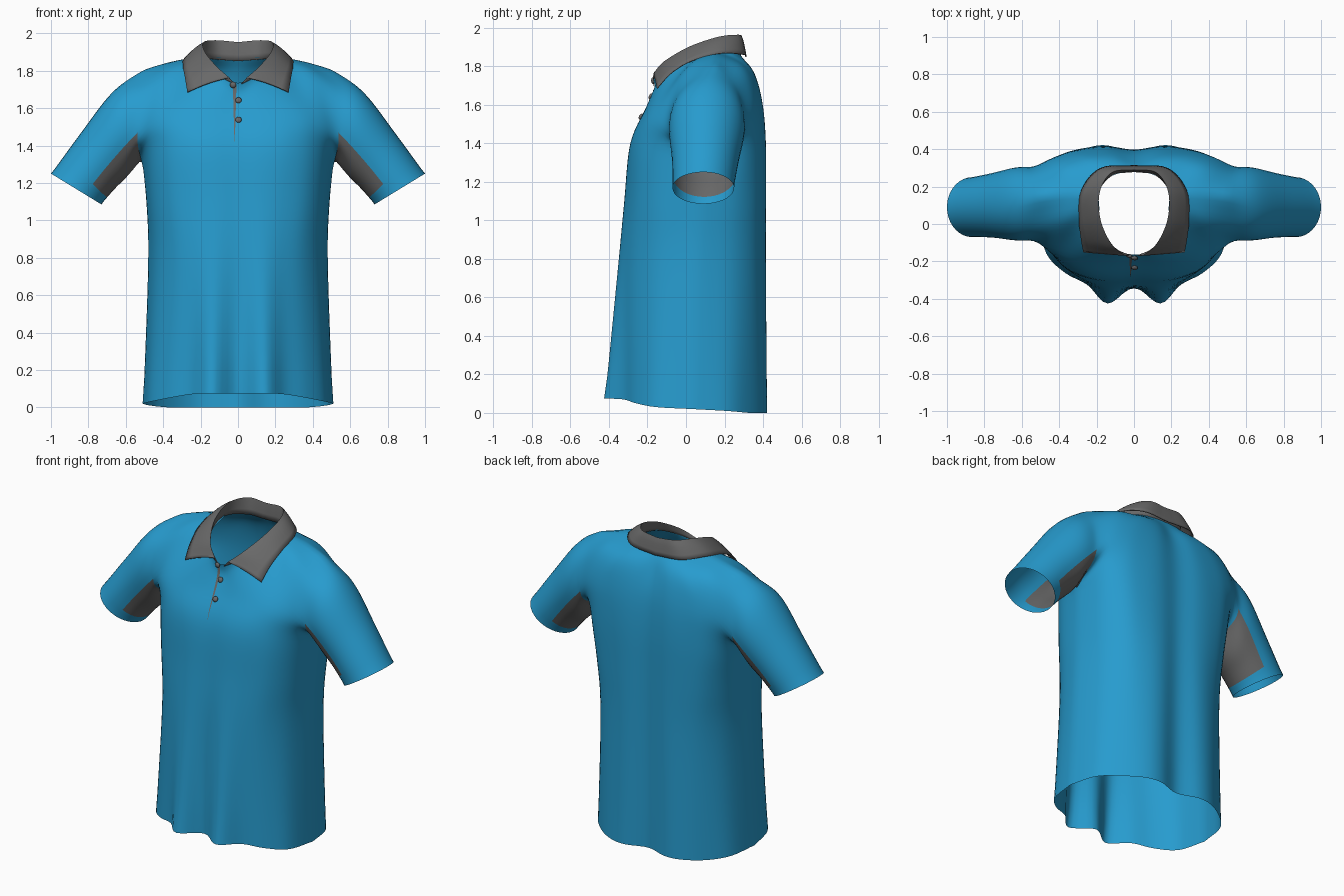
import bpy, bmesh, math
from mathutils import Vector
from mathutils.bvhtree import BVHTree

if "Cube" in bpy.data.objects:
    bpy.data.objects.remove(bpy.data.objects["Cube"])

KC, KR, KS = 5, 6, 7      # spline steps: across, up, along sleeve
blue = bpy.data.materials.new("blue_fabric")
blue.diffuse_color = (0.02, 0.33, 0.62, 1)
blue.use_nodes = True
blue.node_tree.nodes["Principled BSDF"].inputs["Base Color"].default_value = blue.diffuse_color
grey = bpy.data.materials.new("grey_trim")
grey.diffuse_color = (0.14, 0.14, 0.14, 1)
grey.use_nodes = True
grey.node_tree.nodes["Principled BSDF"].inputs["Base Color"].default_value = grey.diffuse_color


def spline(pts, k):
    """Smooth curve through the points, k steps per span."""
    p = [2 * pts[0] - pts[1]] + list(pts) + [2 * pts[-1] - pts[-2]]
    out = []
    for i in range(1, len(p) - 2):
        a, b, c, d = p[i - 1:i + 3]
        for s in range(k):
            t = s / k
            out.append(0.5 * (2 * b + (c - a) * t + (2 * a - 5 * b + 4 * c - d) * t * t
                              + (3 * b - a - 3 * c + d) * t ** 3))
    return out + [pts[-1].copy()]


def transpose(g):
    return [list(r) for r in zip(*g)]


def surface(net, ka, kb):
    rows = [spline(r, ka) for r in net]
    return transpose([spline(c, kb) for c in transpose(rows)])


def add_grid(bm, g, cyclic=False, mat=lambda i, j: 0):
    v = [[bm.verts.new(p) for p in r] for r in g]
    n = len(g[0])
    for i in range(len(g) - 1):
        for j in range(n if cyclic else n - 1):
            k = (j + 1) % n
            f = bm.faces.new((v[i][j], v[i][k], v[i + 1][k], v[i + 1][j]))
            f.material_index = mat(i, j)


def make_object(name, bm, mat=grey, angle=60):
    me = bpy.data.meshes.new(name)
    bm.to_mesh(me)
    ob = bpy.data.objects.new(name, me)
    bpy.context.collection.objects.link(ob)
    me.materials.append(mat)
    bpy.ops.object.select_all(action='DESELECT')
    ob.select_set(True)
    bpy.context.view_layer.objects.active = ob
    bpy.ops.object.shade_smooth_by_angle(angle=math.radians(angle))
    return ob


# Torso control rows, hem to shoulder; columns run centre to side
XS = [(0, .14, .25, .37, .47, .51), (0, .13, .24, .35, .44, .485), (0, .13, .25, .37, .455, .49),
      (0, .14, .27, .39, .475, .515), (0, .13, .25, .36, .46, .54), (0, .1, .19, .27, .39, .53)]
YF = [(-.34, -.425, -.325, -.26, -.155, .03), (-.335, -.355, -.315, -.25, -.13, .05),
      (-.315, -.32, -.295, -.235, -.115, .07), (-.285, -.29, -.27, -.21, -.095, .1),
      (-.205, -.21, -.2, -.175, -.14, -.085), (-.165, -.155, -.09, .01, -.005, -.04)]
YB = [(.38, .42, .405, .33, .215, .03), (.39, .415, .4, .345, .23, .05), (.395, .415, .405, .36, .245, .07),
      (.395, .415, .405, .37, .28, .1), (.375, .395, .39, .375, .345, .295), (.325, .345, .34, .325, .305, .275)]
ZF = [(.075, .075, .07, .05, .03, .02), (.75,) * 6, (1.1, 1.1, 1.1, 1.1, 1.07, 1.05),
      (1.4, 1.4, 1.4, 1.38, 1.34, 1.31), (1.58, 1.58, 1.58, 1.57, 1.52, 1.43),
      (1.67, 1.71, 1.77, 1.81, 1.78, 1.67)]
ZB = [(0, 0, 0, 0, .01, .02), *ZF[1:4], (1.62, 1.62, 1.62, 1.6, 1.54, 1.43), (1.78, 1.78, 1.79, 1.79, 1.77, 1.67)]
SHOULDER = [(.2, .15, 1.88), (.35, .16, 1.855), (.5, .15, 1.82)]
NECK_F = [(0, -.17, 1.735), (.1, -.13, 1.78), (.18, -.02, 1.84)]
NECK_B = [(0, .28, 1.865), (.1, .265, 1.87), (.17, .22, 1.875)]


def panel(ys, zs, neck):
    half = [[Vector(p) for p in zip(*r)] for r in zip(XS, ys, zs)]
    half.append([Vector(p) for p in neck + SHOULDER])
    full = [[Vector((-p.x, p.y, p.z)) for p in r[:0:-1]] + r for r in half]
    return surface(full, KC, KR)


front, back = panel(YF, ZF, NECK_F), panel(YB, ZB, NECK_B)
for i in range(6 * KR + 1):                     # weld side and shoulder seams
    for j in range(10 * KC + 1):
        side = i <= 3 * KR and j in (0, 10 * KC)
        if side or (i == 6 * KR and abs(j - 5 * KC) >= 3 * KC):
            m = (front[i][j] + back[i][j]) / 2
            front[i][j], back[i][j] = m, m.copy()

shell = bmesh.new()
add_grid(shell, front)
add_grid(shell, back)

# Sleeves: armhole edge lofted to the cuff; (top x, z, bottom x, z, y min, y max)
N = 6 * KR
CUFFS = [(.67, 1.69, .59, 1.235, -.09, .305), (.84, 1.47, .66, 1.165, -.075, .275),
         (1.0, 1.25, .73, 1.085, -.07, .25)]
for sx, col in ((1, -1), (-1, 0)):
    rings = [[front[i][col] for i in range(3 * KR, 6 * KR + 1)]
             + [back[i][col] for i in range(6 * KR - 1, 3 * KR, -1)]]
    for tx, tz, bx, bz, y0, y1 in CUFFS:
        ring = []
        for j in range(N):
            a = 2 * math.pi * j / N
            f = (1 - math.cos(a)) / 2
            ring.append(Vector((sx * (bx + (tx - bx) * f), (y0 + y1) / 2 - math.sin(a) * (y1 - y0) / 2,
                                bz + (tz - bz) * f)))
        rings.append(ring)
    g = transpose([spline(c, KS) for c in transpose(rings)])
    add_grid(shell, g, True, lambda i, j: int(i < 3 * KS - 3 and (j < 7 or j >= N - 7)))

bmesh.ops.remove_doubles(shell, verts=shell.verts, dist=1e-4)
bmesh.ops.recalc_face_normals(shell, faces=shell.faces)
for _ in range(3):
    bmesh.ops.smooth_vert(shell, verts=[v for v in shell.verts if not v.is_boundary], factor=.5,
                          use_axis_x=True, use_axis_y=True, use_axis_z=True)
tree = BVHTree.FromBMesh(shell)

# Split the shell into blue body and grey underarm panels
for name, idx, mat in (("shirt_body", 0, blue), ("underarm_panels", 1, grey)):
    part = shell.copy()
    bmesh.ops.delete(part, geom=[f for f in part.faces if f.material_index != idx], context='FACES')
    for f in part.faces:
        f.material_index = 0
    make_object(name, part, mat)

# Collar: stand, fold and fall, from front opening round to centre back
COLLAR = [[(.02, -.17, 1.73), (.05, -.168, 1.762), (.27, -.15, 1.685)],
          [(.11, -.125, 1.775), (.12, -.11, 1.825), (.283, -.075, 1.765)],
          [(.185, -.01, 1.835), (.18, .02, 1.9), (.293, .03, 1.827)],
          [(.2, .15, 1.87), (.185, .17, 1.95), (.28, .18, 1.866)],
          [(.12, .26, 1.86), (.12, .275, 1.96), (.18, .297, 1.86)],
          [(0, .281, 1.852), (0, .29, 1.95), (0, .312, 1.848)]]
bm = bmesh.new()
rows = transpose([spline([Vector(r[c]) for r in COLLAR], 6) for c in range(3)])
add_grid(bm, [spline(r[:2], 3)[:-1] + [r[1]]
              + [r[1].lerp(r[2], t / 5) + Vector((0, 0, .008 * math.sin(math.pi * t / 5))) for t in range(1, 6)]
              for r in rows])
collar = make_object("collar", bm)
mir = collar.modifiers.new("mirror", 'MIRROR')
mir.use_clip = True
sol = collar.modifiers.new("thickness", 'SOLIDIFY')
sol.thickness, sol.offset = .006, 0


def on_front(x, z, lift):
    p, n, _, _ = tree.ray_cast(Vector((x, -2, z)), Vector((0, 1, 0)))
    n = n if n.y < 0 else -n
    return p + n * lift, n


# Placket opening: thin tapering strip down the chest
bm = bmesh.new()
strip = []
for i in range(9):
    z, w = 1.42 + .305 * i / 8, .001 + .009 * i / 8
    strip.append([on_front(-.018 - w, z, .003)[0], on_front(-.018 + w, z, .003)[0]])
add_grid(bm, strip)
make_object("placket_edge", bm)

# Buttons
for x, z in ((-.025, 1.725), (.003, 1.64), (.003, 1.535)):
    p, n = on_front(x, z, .006)
    bm = bmesh.new()
    bmesh.ops.create_uvsphere(bm, u_segments=16, v_segments=8, radius=.017)
    bmesh.ops.scale(bm, verts=bm.verts, vec=(1, 1, .6))
    ob = make_object("button", bm)
    ob.location = p
    ob.rotation_euler = n.to_track_quat('Z', 'Y').to_euler()
